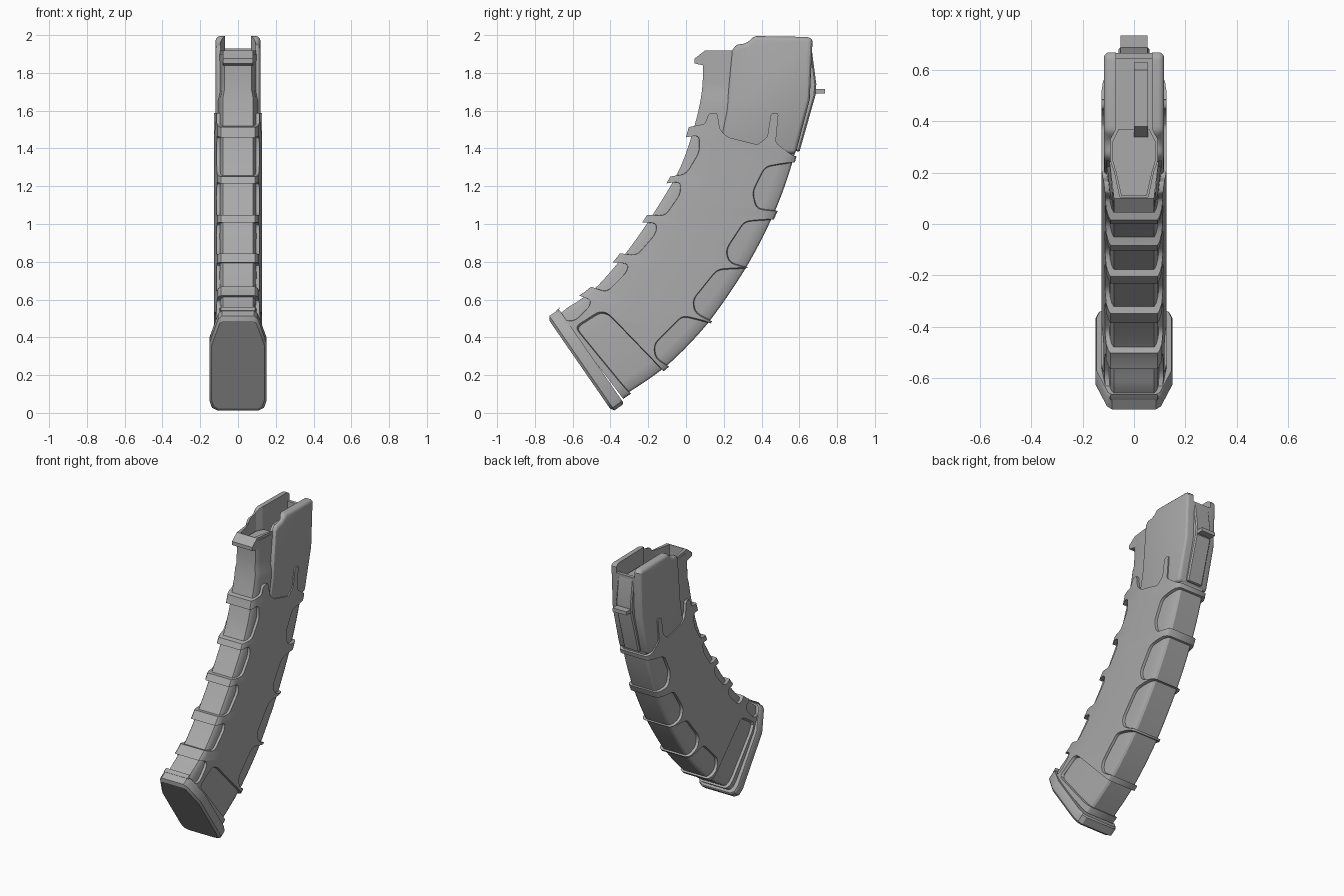
import bpy, bmesh
from mathutils import Vector

cube = bpy.data.objects.get("Cube")
if cube:
    bpy.data.objects.remove(cube, do_unlink=True)

grey = bpy.data.materials.new("moulded grey")
grey.use_nodes = True
grey.diffuse_color = (0.4, 0.4, 0.4, 1)
grey.node_tree.nodes["Principled BSDF"].inputs["Base Color"].default_value = (0.4, 0.4, 0.4, 1)


# ---------- helpers ----------
def loft(bm, rings):
    rows = [[bm.verts.new(p) for p in ring] for ring in rings]
    n = len(rows[0])
    faces = [bm.faces.new((a[i], a[(i + 1) % n], b[(i + 1) % n], b[i]))
             for a, b in zip(rows, rows[1:]) for i in range(n)]
    faces += [bm.faces.new(rows[0]), bm.faces.new(rows[-1])]
    bmesh.ops.recalc_face_normals(bm, faces=faces)


def make(name, *solids):
    bm = bmesh.new()
    for rings in solids:
        loft(bm, rings)
    mesh = bpy.data.meshes.new(name)
    bm.to_mesh(mesh)
    bm.free()
    mesh.materials.append(grey)
    ob = bpy.data.objects.new(name, mesh)
    bpy.context.collection.objects.link(ob)
    return ob


def side_prism(points, layers):
    """Outline in (y, z) stacked across x; layers are (x, scale about centre)."""
    c = sum((Vector(p) for p in points), Vector((0, 0))) / len(points)
    return [[(x, *(c + (Vector(p) - c) * s)) for p in points] for x, s in layers]


def plan_prism(half, low, high):
    outline = half + [(-x, y) for x, y in reversed(half)]
    return [[(x, y, z) for x, y in outline] for z in (low, high)]


def fillet(points, r):
    out = []
    for i, p in enumerate(points):
        p, a, b = Vector(p), Vector(points[i - 1]), Vector(points[(i + 1) % len(points)])
        da, db = (a - p), (b - p)
        a = p + da.normalized() * min(r, da.length * 0.45)
        b = p + db.normalized() * min(r, db.length * 0.45)
        out += [a * (1 - t) ** 2 + p * 2 * t * (1 - t) + b * t * t for t in (0, 0.33, 0.67, 1)]
    return out


def apply(ob):
    dg = bpy.context.evaluated_depsgraph_get()
    mesh = bpy.data.meshes.new_from_object(ob.evaluated_get(dg))
    ob.modifiers.clear()
    ob.data = mesh


def cut(ob, cutter):
    mod = ob.modifiers.new("cut", "BOOLEAN")
    mod.operation, mod.solver, mod.use_self = "DIFFERENCE", "EXACT", True
    mod.object = cutter
    apply(ob)


def bevel(ob, width, segments, angle=0.6):
    mod = ob.modifiers.new("bevel", "BEVEL")
    mod.width, mod.segments, mod.angle_limit = width, segments, angle
    apply(ob)


def smooth_path(keys, steps):
    out = []
    for i in range(len(keys) - 1):
        a, b, c, d = (keys[max(0, min(len(keys) - 1, i + k))] for k in (-1, 0, 1, 2))
        for s in range(steps):
            t = s / steps
            out.append(b + ((c - a) * t + (2 * a - 5 * b + 4 * c - d) * t * t
                            + (3 * b - a - 3 * c + d) * t ** 3) * 0.5)
    return out + [keys[-1]]


# ---------- curved body: front and back edge (y, z) at each station ----------
STATIONS = [Vector(s) for s in (
    (.09, 1.90, .65, 1.90), (.085, 1.71, .645, 1.66), (.045, 1.52, .575, 1.37),
    (-.03, 1.30, .515, 1.18), (-.15, 1.09, .44, 1.00), (-.30, .87, .33, .79),
    (-.46, .68, .19, .575), (-.56, .60, .06, .41), (-.63, .555, -.12, .235),
    (-.67, .52, -.34, .085))]
PATH = smooth_path(STATIONS, 5)


def body_ring(st, width, front, back, depth=0.0):
    f, b = Vector(st[:2]), Vector(st[2:])
    d = (b - f).normalized()
    f, b = f - d * front, b + d * back
    n = (b - f).length
    half = [(0, .72), (.012, .79), (.04, .86), (.33 * n, 1), (n - .07, 1),
            (n - .03, .96), (n - .008, .86), (n, .74)]
    full = half + [(s, -w) for s, w in reversed(half)]
    return [(w * width, *(f + d * s)) for s, w in full]


core = make("inner_body", [body_ring(s, .100 if i < 6 else .109, 0, 0) for i, s in enumerate(PATH)])
shell = make("ribbed_shell", [body_ring(s, .126, .027, .013) for s in PATH[6:]])

# grip windows along the front, then along the back, then the foot panel
WINDOWS = [
    [(-.06, 1.45), (.07, 1.47), (.07, 1.38), (0, 1.265), (-.15, 1.24)],
    [(-.14, 1.21), (-.03, 1.225), (-.03, 1.16), (-.11, 1.045), (-.25, 1.05)],
    [(-.28, 1.01), (-.155, 1.005), (-.16, .95), (-.26, .835), (-.4, .85)],
    [(-.42, .80), (-.305, .79), (-.315, .745), (-.42, .64), (-.54, .68)],
    [(-.62, .64), (-.505, .60), (-.51, .565), (-.59, .485), (-.7, .5)],
    [(.62, 1.335), (.42, 1.30), (.355, 1.17), (.375, 1.085), (.55, 1.06)],
    [(.53, 1.03), (.31, 1.01), (.215, .865), (.23, .80), (.40, .745)],
    [(.38, .77), (.165, .755), (.04, .60), (.05, .535), (.19, .455)],
    [(.15, .47), (-.02, .51), (-.165, .365), (-.16, .295), (-.04, .21)],
    [(-.58, .45), (-.455, .53), (-.41, .52), (-.125, .225), (0, .1), (-.2, 0), (-.305, .115)],
]
TAPER = [(-.14, 1.08), (-.105, 1), (.105, 1), (.14, 1.08)]
TOP_EDGE = [(-.1, 1.49), (.10, 1.53), (.12, 1.585), (.165, 1.59), (.18, 1.50), (.22, 1.46),
            (.38, 1.42), (.43, 1.46), (.45, 1.585), (.49, 1.59), (.475, 1.43),
            (.56, 1.365), (.75, 1.31), (.75, 1.95), (-.2, 1.95)]
window_cutter = make("window_cutter",
                     *[side_prism(fillet(w, .03), TAPER) for w in WINDOWS],
                     side_prism(fillet(TOP_EDGE, .015), [(-.2, 1), (.2, 1)]))
cut(shell, window_cutter)

# ---------- upper housing, spine, front lip ----------
HOUSING = [(.17, 1.38), (.215, 1.60), (.245, 1.92), (.265, 1.95), (.32, 1.955), (.36, 1.995),
           (.66, 1.99), (.67, 1.97), (.655, 1.66), (.58, 1.37)]
housing = make("upper_housing", side_prism(HOUSING, [(-.118, 1), (.118, 1)]))
bevel(housing, .022, 3)
SPINE = [(.55, 1.40), (.60, 1.38), (.685, 1.68), (.69, 1.74), (.665, 1.93), (.60, 1.93)]
spine = make("back_spine", side_prism(SPINE, [(-.06, 1), (.06, 1)]))
bevel(spine, .008, 1)
LIP = [(.045, 1.85), (.045, 1.875), (.10, 1.918), (.26, 1.918), (.26, 1.84), (.09, 1.84)]
front_lip = make("front_lip", side_prism(LIP, [(-.098, 1), (.098, 1)]))
# narrow the nose of the lip
for v in front_lip.data.vertices:
    if v.co.y < .12:
        v.co.x *= .8
LUG = [(.66, 1.66), (.69, 1.69), (.735, 1.69), (.735, 1.715), (.66, 1.715)]
make("rear_lug", side_prism(LUG, [(-.053, 1), (.053, 1)]))

# ---------- open mouth ----------
MOUTH = [(.055, .105), (.075, .20), (.092, .25), (.092, .33), (.07, .37), (.07, .645)]
BACK_NOTCH = [(.07, .60), (.07, .80)]
mouth_cutter = make("mouth_cutter", plan_prism(MOUTH, 1.70, 2.1),
                    plan_prism(BACK_NOTCH, 1.93, 2.1))
for ob in (core, housing, spine, front_lip):
    cut(ob, mouth_cutter)
for cutter in (window_cutter, mouth_cutter):
    bpy.data.objects.remove(cutter, do_unlink=True)

# ---------- follower ----------
FOLLOWER = [(.05, .112), (.07, .20), (.085, .25), (.085, .32), (.06, .37)]
make("follower", plan_prism(FOLLOWER, 1.69, 1.84))
RIDGE = [(.34, 1.69), (.63, 1.69), (.63, 1.84), (.60, 1.89), (.38, 1.89), (.34, 1.84)]
make("follower_ridge", side_prism(RIDGE, [(0, 1), (.055, 1)]))

# ---------- base plate ----------
START, ALONG, UP = Vector((-.735, .505)), Vector((.568, -.823)), Vector((.823, .568))
half = [(0, .085), (.02, .105), (.17, .15), (.55, .15), (.59, .138), (.607, .11)]
outline = half + [(u, -x) for u, x in reversed(half)]
rings = []
for lift, s in ((0, .93), (.014, 1), (.066, 1), (.076, .97)):
    rings.append([(x * s, *(START + ALONG * (.303 + (u - .303) * s) + UP * lift))
                  for u, x in outline])
make("base_plate", rings)

# ---------- shading ----------
for ob in bpy.context.view_layer.objects:
    ob.select_set(ob.type == "MESH" and grey.name in ob.data.materials)
bpy.context.view_layer.objects.active = shell
bpy.ops.object.shade_smooth_by_angle(angle=.5)
